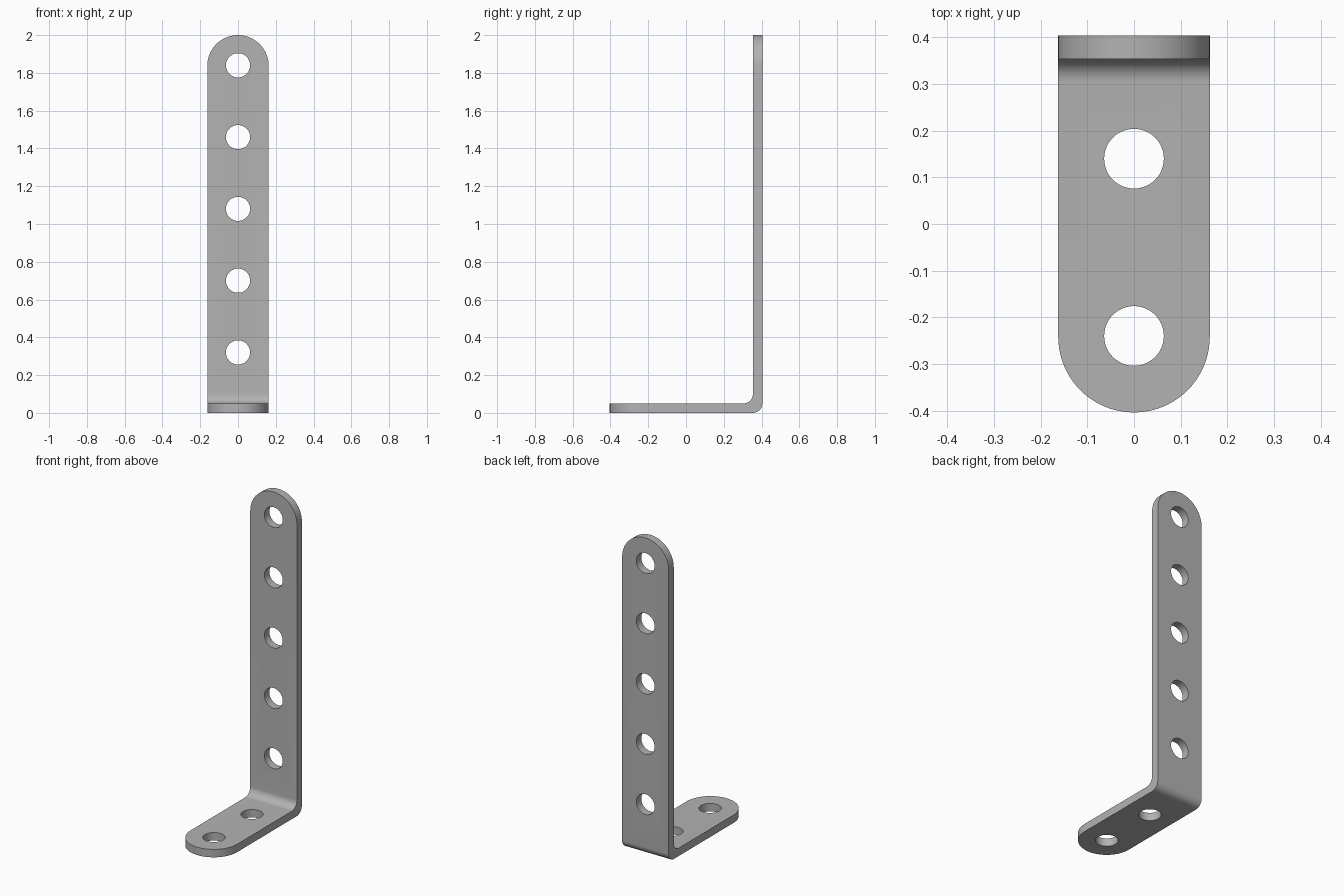
import bpy
import bmesh
import math
from mathutils import Matrix

cube = bpy.data.objects.get("Cube")
if cube:
    bpy.data.objects.remove(cube, do_unlink=True)

HALF_W = 0.1625     # half the strip width
DEPTH = 0.404       # half the depth of the foot
THICK = 0.05
HEIGHT = 2.0
HOLE_R = 0.064

steel = bpy.data.materials.new("grey steel")
steel.use_nodes = True
colour = (0.45, 0.45, 0.45, 1)
steel.diffuse_color = colour
steel.node_tree.nodes["Principled BSDF"].inputs["Base Color"].default_value = colour


def add_object(name, bm):
    bmesh.ops.recalc_face_normals(bm, faces=bm.faces)
    mesh = bpy.data.meshes.new(name)
    bm.to_mesh(mesh)
    bm.free()
    mesh.materials.append(steel)
    obj = bpy.data.objects.new(name, mesh)
    bpy.context.collection.objects.link(obj)
    return obj


def edges_where(bm, test):
    return [e for e in bm.edges if all(test(v.co) for v in e.verts)]


# L-shaped strip extruded across its width
inner = DEPTH - THICK
profile = [(-DEPTH, 0), (DEPTH, 0), (DEPTH, HEIGHT),
           (inner, HEIGHT), (inner, THICK), (-DEPTH, THICK)]
bm = bmesh.new()
face = bm.faces.new([bm.verts.new((-HALF_W, y, z)) for y, z in profile])
side = bmesh.ops.extrude_face_region(bm, geom=[face])["geom"]
bmesh.ops.translate(bm, vec=(2 * HALF_W, 0, 0),
                    verts=[v for v in side if isinstance(v, bmesh.types.BMVert)])

# Fillets inside and outside the bend
bend = edges_where(bm, lambda c: c.y > 0 and c.z < 0.01)
bend += edges_where(bm, lambda c: abs(c.y - inner) < 0.001 and c.z < 0.1)
bend = [e for e in bend if abs(e.verts[0].co.x - e.verts[1].co.x) > 0.1]
bmesh.ops.bevel(bm, geom=bend, offset=0.05, segments=10, profile=0.5, affect='EDGES')

# Fully rounded ends on both arms
tips = edges_where(bm, lambda c: c.z > HEIGHT - 0.01)
tips += edges_where(bm, lambda c: c.y < -DEPTH + 0.01)
tips = [e for e in tips if abs(e.verts[0].co.x - e.verts[1].co.x) < 0.01]
bmesh.ops.bevel(bm, geom=tips, offset=HALF_W - 0.0002, segments=20,
                profile=0.5, affect='EDGES')
bracket = add_object("angle_bracket", bm)

# Cutters for the screw holes in both arms
bm = bmesh.new()
upright = [Matrix.Translation((0, inner, 0.32 + 0.38 * i)) @ Matrix.Rotation(math.pi / 2, 4, 'X')
           for i in range(5)]
foot = [Matrix.Translation((0, y, 0)) for y in (0.14, -0.24)]
for place in upright + foot:
    bmesh.ops.create_cone(bm, cap_ends=True, segments=48, radius1=HOLE_R,
                          radius2=HOLE_R, depth=0.3, matrix=place)
cutter = add_object("hole_cutter", bm)
cutter.hide_render = True

cut = bracket.modifiers.new("screw_holes", 'BOOLEAN')
cut.operation = 'DIFFERENCE'
cut.solver = 'EXACT'
cut.object = cutter
bpy.context.view_layer.objects.active = bracket
bracket.select_set(True)
cutter.select_set(False)
bpy.ops.object.modifier_apply(modifier=cut.name)
bpy.data.objects.remove(cutter, do_unlink=True)
bpy.ops.object.shade_smooth_by_angle(angle=math.radians(30))
